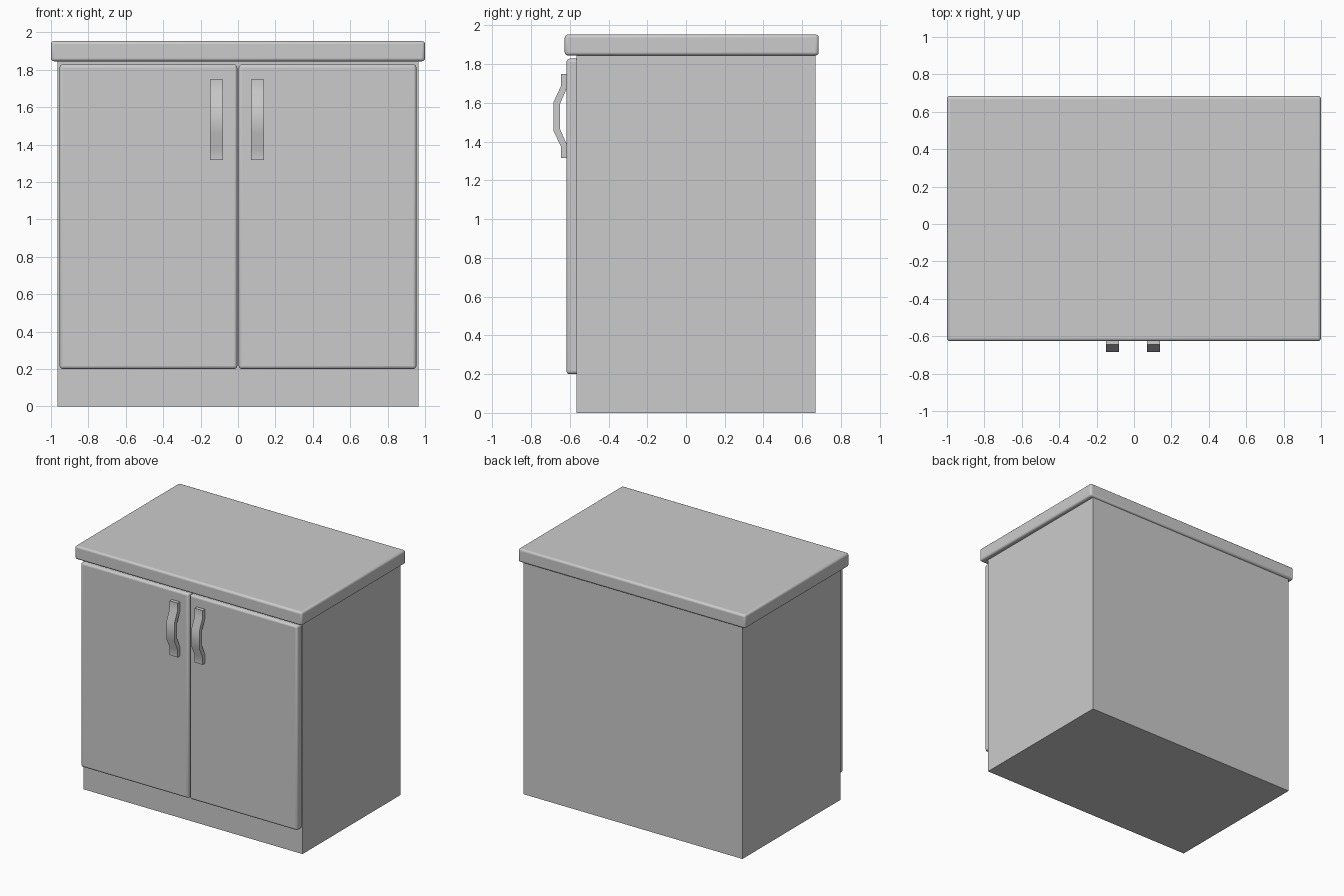
import bpy
import bmesh

if "Cube" in bpy.data.objects:
    bpy.data.objects.remove(bpy.data.objects["Cube"])


def finish(name, bm):
    bmesh.ops.recalc_face_normals(bm, faces=bm.faces[:])
    mesh = bpy.data.meshes.new(name)
    bm.to_mesh(mesh)
    bm.free()
    obj = bpy.data.objects.new(name, mesh)
    bpy.context.collection.objects.link(obj)
    return obj


def smooth(obj, angle=0.6):
    bpy.ops.object.select_all(action='DESELECT')
    bpy.context.view_layer.objects.active = obj
    obj.select_set(True)
    bpy.ops.object.shade_smooth_by_angle(angle=angle)


def box(name, lo, hi, bevel=0.0):
    bm = bmesh.new()
    bmesh.ops.create_cube(bm, size=1)
    for v in bm.verts:
        v.co = [l + (c + 0.5) * (h - l) for c, l, h in zip(v.co, lo, hi)]
    obj = finish(name, bm)
    if bevel:
        mod = obj.modifiers.new("bevel", 'BEVEL')
        mod.width = bevel
        mod.segments = 3
        smooth(obj)
    return obj


def handle(name, x, width=0.07):
    # side profile (y, z): outer face going down, inner face going back up
    profile = [(-0.617, 1.748), (-0.645, 1.748), (-0.645, 1.688),
               (-0.685, 1.602), (-0.685, 1.458), (-0.645, 1.374),
               (-0.645, 1.316), (-0.617, 1.316), (-0.617, 1.390),
               (-0.650, 1.464), (-0.650, 1.596), (-0.617, 1.672)]
    bm = bmesh.new()
    face = bm.faces.new([bm.verts.new((x - width / 2, y, z)) for y, z in profile])
    ext = bmesh.ops.extrude_face_region(bm, geom=[face], use_keep_orig=True)
    moved = [g for g in ext["geom"] if isinstance(g, bmesh.types.BMVert)]
    bmesh.ops.translate(bm, verts=moved, vec=(width, 0, 0))
    smooth(finish(name, bm))


# cabinet carcass and worktop
box("cabinet_body", (-0.965, -0.566, 0), (0.965, 0.668, 1.85))
box("worktop", (-1, -0.626, 1.845), (1, 0.685, 1.953), bevel=0.016)

# doors, seated slightly into the carcass
for side, x0, x1 in (("left", -0.954, -0.004), ("right", 0.004, 0.954)):
    box(side + "_door", (x0, -0.617, 0.2), (x1, -0.545, 1.828), bevel=0.016)

# bent strap handles
handle("left_handle", -0.115)
handle("right_handle", 0.105)
